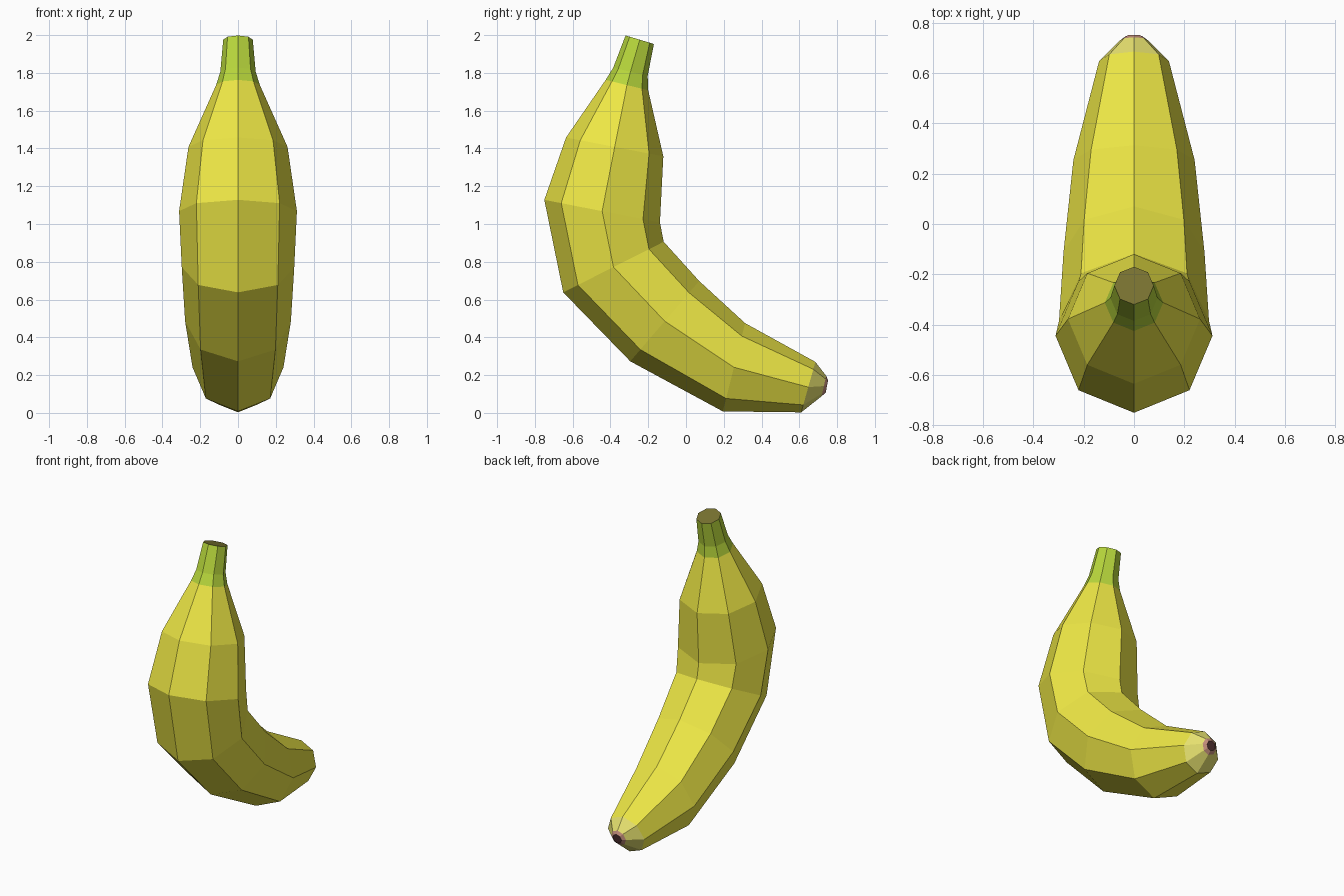
import bpy, bmesh, math
from mathutils import Vector

if "Cube" in bpy.data.objects:
    bpy.data.objects.remove(bpy.data.objects["Cube"])

SIDES = 8


def material(name, rgb):
    m = bpy.data.materials.new(name)
    m.diffuse_color = (*rgb, 1.0)
    m.use_nodes = True
    m.node_tree.nodes["Principled BSDF"].inputs["Base Color"].default_value = m.diffuse_color
    return m


yellow = material("peel_yellow", (0.85, 0.80, 0.06))
green = material("stem_green", (0.48, 0.68, 0.045))
olive = material("cut_olive", (0.19, 0.17, 0.03))
pale = material("pale_yellow", (0.80, 0.76, 0.16))
pink = material("tip_pink", (0.55, 0.27, 0.20))
brown = material("tip_brown", (0.08, 0.03, 0.03))


def loft(name, rings, mats, cap=None, cap_first=False):
    """Skin round rings, each given by its outer and inner (y, z) points."""
    bm = bmesh.new()
    loops = []
    for oy, oz, iy, iz in rings:
        outer, inner = Vector((0, oy, oz)), Vector((0, iy, iz))
        centre, arm = (outer + inner) / 2, (outer - inner) / 2
        side = Vector((arm.length, 0, 0))
        loops.append([bm.verts.new(centre + arm * math.cos(a) + side * math.sin(a))
                      for a in (2 * math.pi * k / SIDES for k in range(SIDES))])
    for i, (a, b) in enumerate(zip(loops, loops[1:])):
        for k in range(SIDES):
            n = (k + 1) % SIDES
            f = bm.faces.new((a[k], b[k], b[n], a[n]))
            f.material_index = min(i, len(mats) - 1)
    if cap:
        f = bm.faces.new(loops[0] if cap_first else loops[-1][::-1])
        f.material_index = len(mats)
    # orient outward, judged by the first side face
    bm.faces.ensure_lookup_table()
    bm.normal_update()
    first = bm.faces[0]
    middle = sum((v.co for v in loops[0] + loops[1]), Vector()) / (2 * SIDES)
    if first.normal.dot(first.calc_center_median() - middle) < 0:
        bmesh.ops.reverse_faces(bm, faces=bm.faces[:])
    mesh = bpy.data.meshes.new(name)
    bm.to_mesh(mesh)
    bm.free()
    for m in mats + ([cap] if cap else []):
        mesh.materials.append(m)
    obj = bpy.data.objects.new(name, mesh)
    bpy.context.collection.objects.link(obj)
    return obj


# shared joints between the parts
stem_base = (-0.425, 1.765, -0.20, 1.71)
peel_end = (0.61, 0.005, 0.685, 0.272)

# green stem with a flat cut top
loft("stem", [(-0.32, 2.0, -0.17, 1.955),
              (-0.385, 1.83, -0.203, 1.785),
              stem_base], [green], olive, cap_first=True)

# curved yellow peel
loft("peel", [stem_base,
              (-0.635, 1.46, -0.12, 1.36),
              (-0.75, 1.13, -0.138, 1.01),
              (-0.65, 0.64, -0.118, 0.908),
              (-0.295, 0.275, 0.07, 0.70),
              (0.195, 0.01, 0.313, 0.477),
              peel_end], [yellow])

# tapered blossom end with a dark tip
loft("blossom_end", [peel_end,
                     (0.718, 0.09, 0.742, 0.198),
                     (0.74, 0.11, 0.752, 0.175)], [pale, pink], brown)

# rest exactly on the ground
for o in bpy.context.collection.objects:
    o.location.z = -0.002
